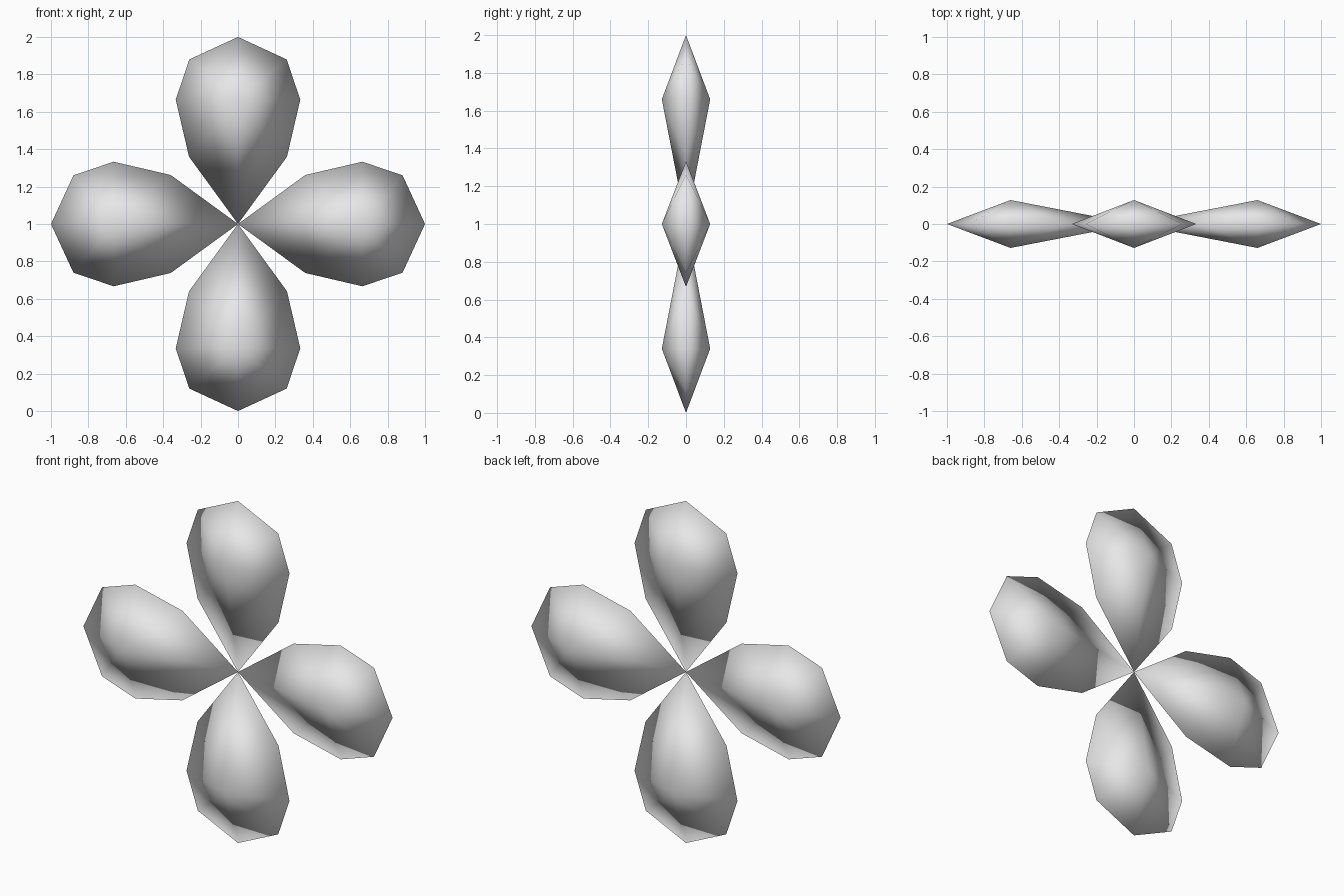
import bpy
import bmesh
from math import pi
from mathutils import Matrix, Vector

cube = bpy.data.objects.get("Cube")
if cube:
    bpy.data.objects.remove(cube, do_unlink=True)

# Single grey material
GREY = (0.8, 0.8, 0.8, 1.0)
grey = bpy.data.materials.new("light_grey")
grey.use_nodes = True
grey.diffuse_color = GREY
grey.node_tree.nodes["Principled BSDF"].inputs["Base Color"].default_value = GREY

# Half outline of a petal: half width, distance from the hub
SIDE = [(0.262, 0.36), (0.333, 0.665), (0.26, 0.88)]
OUTLINE = [(0, 0)] + SIDE + [(0, 1)] + [(-x, r) for x, r in reversed(SIDE)]
PEAK_DISTANCE = 0.66
HALF_THICKNESS = 0.128
HUB = Vector((0, 0, 1))


def make_petal(name, angle):
    """Faceted outline raised to one peak on the front and one on the back."""
    bm = bmesh.new()
    rim = [bm.verts.new((x, 0, r)) for x, r in OUTLINE]
    for y in (-HALF_THICKNESS, HALF_THICKNESS):
        peak = bm.verts.new((0, y, PEAK_DISTANCE))
        for a, b in zip(rim, rim[1:] + rim[:1]):
            bm.faces.new((a, b, peak))
    bmesh.ops.recalc_face_normals(bm, faces=bm.faces)
    # Soft shading runs across the rim as well
    for face in bm.faces:
        face.smooth = True
    bmesh.ops.transform(bm, verts=bm.verts,
                        matrix=Matrix.Translation(HUB) @ Matrix.Rotation(angle, 4, "Y"))
    mesh = bpy.data.meshes.new(name)
    bm.to_mesh(mesh)
    bm.free()
    mesh.materials.append(grey)
    bpy.context.collection.objects.link(bpy.data.objects.new(name, mesh))


# Four petals around the hub
for i, side in enumerate(("top", "left", "bottom", "right")):
    make_petal(side + "_petal", i * pi / 2)
